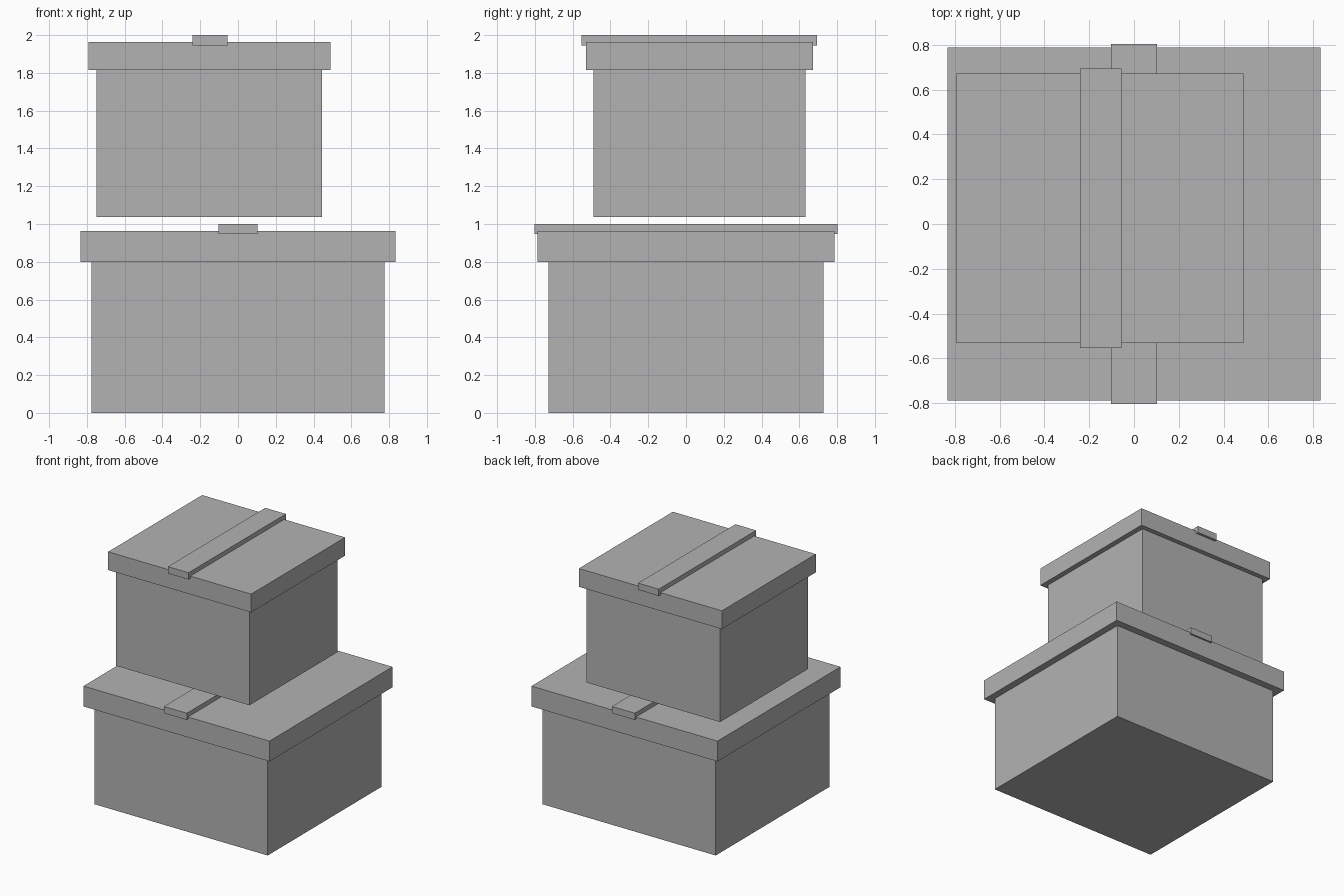
import bpy
from mathutils import Vector

cube = bpy.data.objects.get("Cube")
if cube:
    bpy.data.objects.remove(cube, do_unlink=True)

grey = bpy.data.materials.new("plain_grey")
grey.use_nodes = True
colour = (0.45, 0.45, 0.45, 1)
grey.diffuse_color = colour
grey.node_tree.nodes["Principled BSDF"].inputs["Base Color"].default_value = colour


def block(name, low, high):
    """Flat-faced box spanning two opposite corners."""
    low, high = Vector(low), Vector(high)
    bpy.ops.mesh.primitive_cube_add(size=1, location=(low + high) / 2)
    obj = bpy.context.object
    obj.name = obj.data.name = name
    for v in obj.data.vertices:
        v.co *= high - low
    obj.data.materials.append(grey)
    return obj


# Large lower box: body, overhanging lid, strap
block("lower_box_body", (-0.776, -0.728, 0), (0.776, 0.728, 0.82))
block("lower_box_lid", (-0.833, -0.787, 0.799), (0.833, 0.787, 0.964))
block("lower_box_strap", (-0.103, -0.802, 0.946), (0.103, 0.802, 1.0))

# Smaller upper box, set off-centre above the lower one
block("upper_box_body", (-0.749, -0.49, 1.037), (0.446, 0.633, 1.83))
block("upper_box_lid", (-0.792, -0.53, 1.816), (0.489, 0.672, 1.964))
block("upper_box_strap", (-0.241, -0.553, 1.945), (-0.056, 0.693, 2.0))
